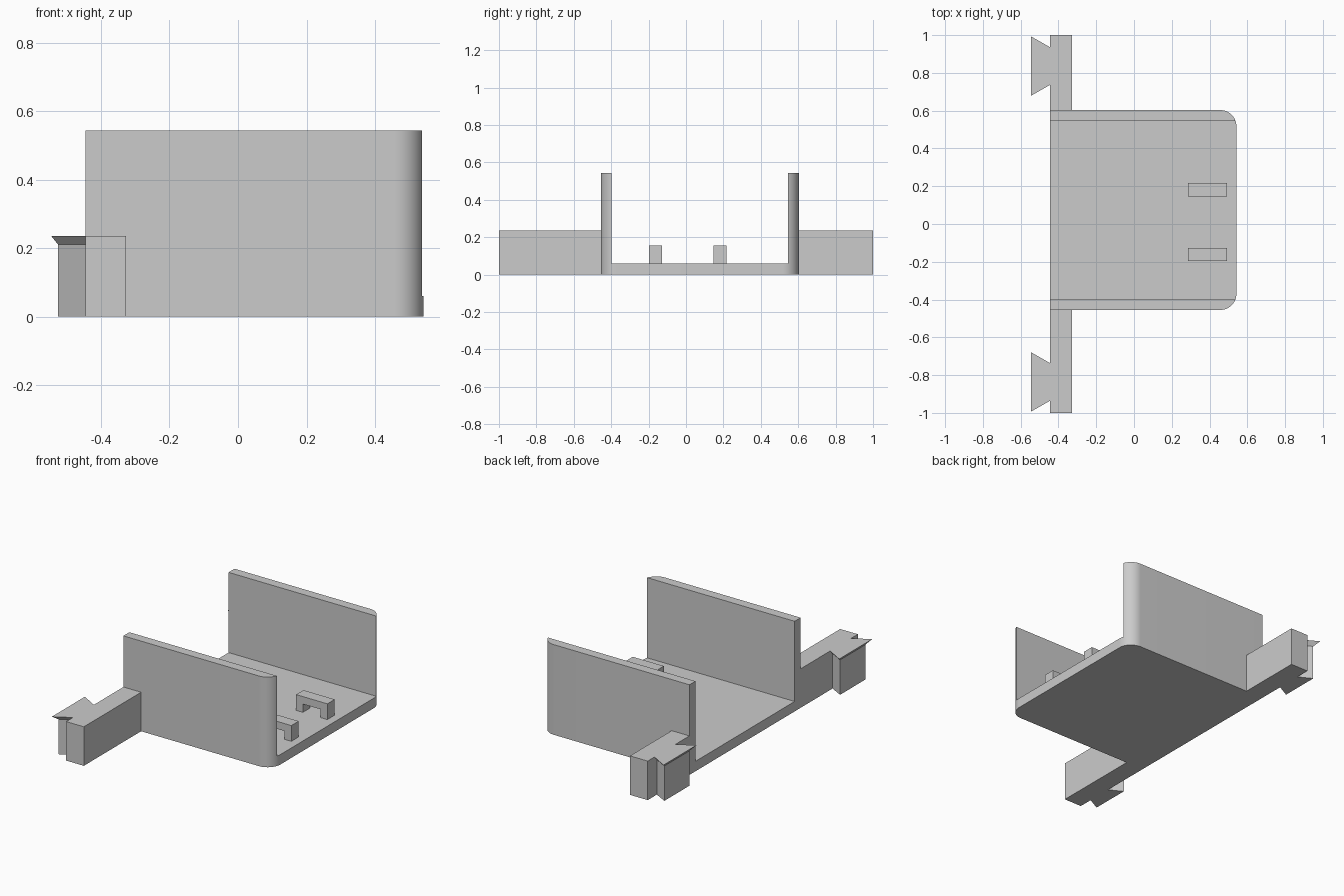
import bpy
import bmesh
import math

cube = bpy.data.objects.get("Cube")
if cube:
    bpy.data.objects.remove(cube, do_unlink=True)

grey = bpy.data.materials.new("plain grey")
grey.use_nodes = True
grey.diffuse_color = (0.6, 0.6, 0.6, 1)
grey.node_tree.nodes["Principled BSDF"].inputs["Base Color"].default_value = (0.6, 0.6, 0.6, 1)


def loft(name, rings):
    """Solid through matching rings of 3D points, capped at both ends."""
    bm = bmesh.new()
    rows = [[bm.verts.new(p) for p in ring] for ring in rings]
    n = len(rows[0])
    for a, b in zip(rows, rows[1:]):
        for i in range(n):
            j = (i + 1) % n
            bm.faces.new((a[i], a[j], b[j], b[i]))
    bm.faces.new(rows[0][::-1])
    bm.faces.new(rows[-1])
    bmesh.ops.recalc_face_normals(bm, faces=bm.faces)
    mesh = bpy.data.meshes.new(name)
    bm.to_mesh(mesh)
    bm.free()
    mesh.materials.append(grey)
    obj = bpy.data.objects.new(name, mesh)
    bpy.context.collection.objects.link(obj)
    return obj


def prism(name, outline, z0, z1):
    return loft(name, [[(x, y, z) for x, y in outline] for z in (z0, z1)])


def box(name, x0, x1, y0, y1, z0, z1):
    return prism(name, [(x0, y0), (x1, y0), (x1, y1), (x0, y1)], z0, z1)


BACK, TIP = -0.445, 0.542
Y0, Y1 = -0.455, 0.603
FLOOR, WALL, ARM = 0.06, 0.543, 0.235
RADIUS, STEPS = 0.085, 16

# Tray: block with two rounded corners, hollowed to a floor and two side walls
outline = [(BACK, Y1), (BACK, Y0)]
for cy, start in ((Y0 + RADIUS, -90), (Y1 - RADIUS, 0)):
    for i in range(STEPS + 1):
        a = math.radians(start + 90 * i / STEPS)
        outline.append((TIP - RADIUS + RADIUS * math.cos(a), cy + RADIUS * math.sin(a)))
tray = prism("tray", outline, 0, WALL)
cutter = box("tray_cutter", -1, 1, Y0 + 0.057, Y1 - 0.057, FLOOR, 1)
cutter.hide_render = True
cut = tray.modifiers.new("hollow", "BOOLEAN")
cut.operation = "DIFFERENCE"
cut.solver = "EXACT"
cut.object = cutter
bpy.context.view_layer.objects.active = tray
tray.select_set(True)
bpy.ops.object.modifier_apply(modifier=cut.name)
bpy.data.objects.remove(cutter, do_unlink=True)
bpy.ops.object.shade_smooth_by_angle(angle=math.radians(30))


# Dovetail keys: straight shank that flares outward just below the top
def dovetail(name, cy):
    def ring(z, neck, tip, depth):
        return [(BACK, cy - neck, z), (BACK, cy + neck, z),
                (BACK - depth, cy + tip, z), (BACK - depth, cy - tip, z)]
    loft(name, [ring(0, 0.077, 0.12, 0.08),
                ring(0.21, 0.077, 0.12, 0.08),
                ring(ARM, 0.1, 0.157, 0.1)])


# Side arms with their keys
for side, inner, s in (("front", Y0, -1), ("back", Y1, 1)):
    box(side + "_arm", BACK, -0.327, min(inner, s), max(inner, s), 0, ARM)
    dovetail(side + "_dovetail", 0.836 * s)

# Strap loops on the floor: an arch profile drawn in x-z, extruded along y
X0, X1, LEG, TOP, UNDER = 0.285, 0.493, 0.045, 0.155, 0.11
arch = [(X0, FLOOR), (X0 + LEG, FLOOR), (X0 + LEG, UNDER), (X1 - LEG, UNDER),
        (X1 - LEG, FLOOR), (X1, FLOOR), (X1, TOP), (X0, TOP)]
for side, y in (("front", -0.197), ("back", 0.146)):
    loft(side + "_strap_loop", [[(x, yy, z) for x, z in arch] for yy in (y, y + 0.07)])
